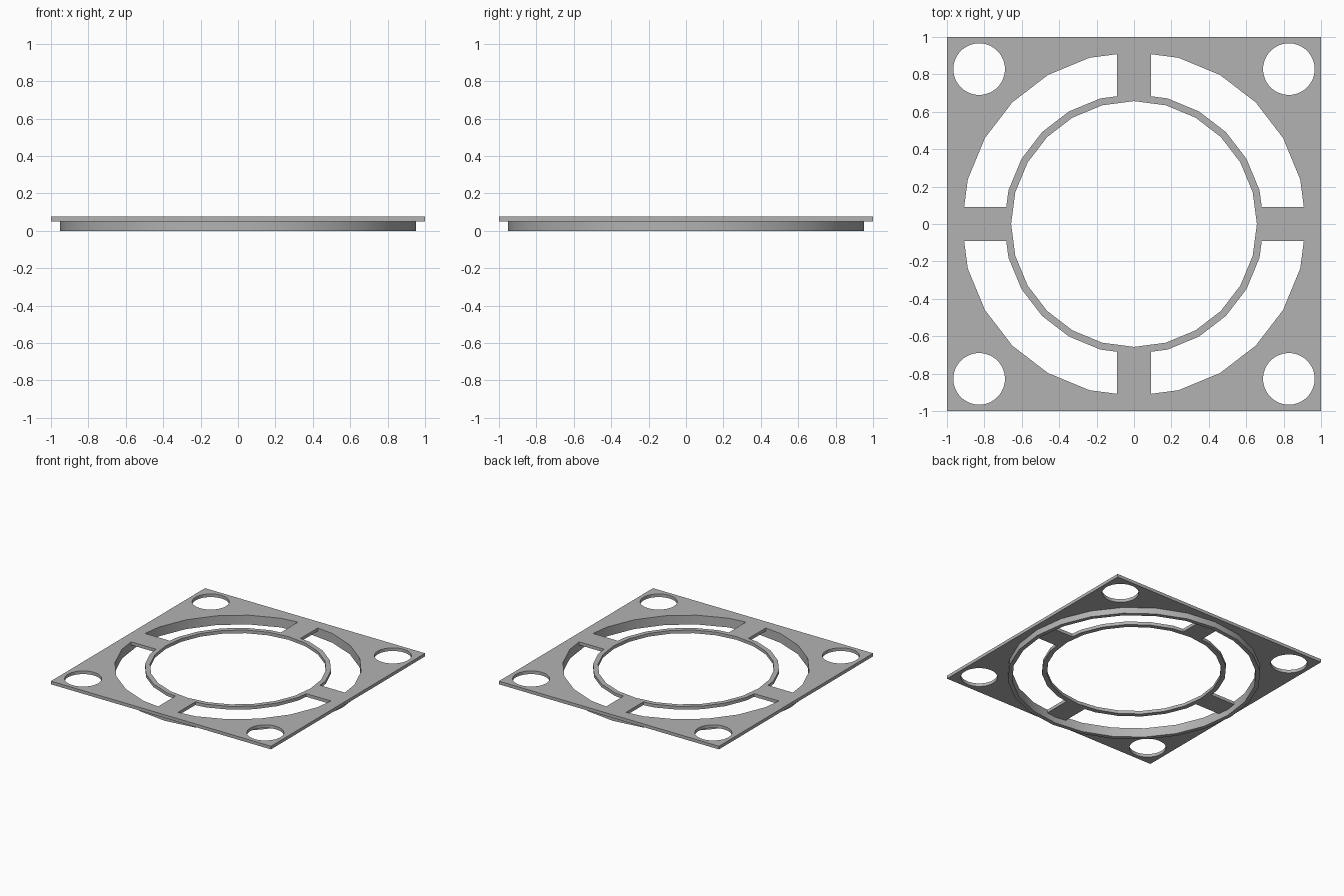
import bpy, bmesh
from math import sin, cos, tan, radians, tau

if "Cube" in bpy.data.objects:
    bpy.data.objects.remove(bpy.data.objects["Cube"], do_unlink=True)

RIM_Z, TOP_Z = 0.05, 0.076      # underside and top of the plate
SIDES = 24
RIM_OUT, RIM_IN = 0.953, 0.92
HUB_OUT, HUB_IN = 0.695, 0.657
SPOKE = 0.09                    # half width of a spoke

grey = bpy.data.materials.new("plain grey")
grey.use_nodes = True
grey.diffuse_color = (0.45, 0.45, 0.45, 1)
grey.node_tree.nodes["Principled BSDF"].inputs["Base Color"].default_value = grey.diffuse_color


def circle(r, sides=SIDES, cx=0, cy=0):
    return [(cx + r * cos(tau * i / sides), cy + r * sin(tau * i / sides)) for i in range(sides)]


def quarter_arc(r):
    """Faceted arc in the first quadrant, trimmed at the spoke edges."""
    end = r - SPOKE * tan(tau / SIDES / 2)
    mid = circle(r)[1:SIDES // 4]
    return [(end, SPOKE)] + mid + [(SPOKE, end)]


def sheet(name, outlines, z0, z1):
    """Flat sheet with holes: nested outlines filled and given thickness."""
    curve = bpy.data.curves.new(name, 'CURVE')
    curve.dimensions = '2D'
    curve.fill_mode = 'BOTH'
    curve.extrude = (z1 - z0) / 2
    for pts in outlines:
        spline = curve.splines.new('POLY')
        spline.points.add(len(pts) - 1)
        for p, (x, y) in zip(spline.points, pts):
            p.co = (x, y, 0, 1)
        spline.use_cyclic_u = True
    temp = bpy.data.objects.new(name + " outline", curve)
    bpy.context.collection.objects.link(temp)
    graph = bpy.context.evaluated_depsgraph_get()
    mesh = bpy.data.meshes.new_from_object(temp.evaluated_get(graph))
    bpy.data.objects.remove(temp, do_unlink=True)
    bpy.data.curves.remove(curve)

    # weld caps to walls and merge the flat triangles
    bm = bmesh.new()
    bm.from_mesh(mesh)
    bmesh.ops.remove_doubles(bm, verts=bm.verts, dist=0.0005)
    bmesh.ops.translate(bm, verts=bm.verts, vec=(0, 0, (z0 + z1) / 2))
    bmesh.ops.recalc_face_normals(bm, faces=bm.faces)
    bm.to_mesh(mesh)
    bm.free()
    mesh.materials.clear()
    mesh.materials.append(grey)
    obj = bpy.data.objects.new(name, mesh)
    bpy.context.collection.objects.link(obj)
    bpy.ops.object.select_all(action='DESELECT')
    obj.select_set(True)
    bpy.context.view_layer.objects.active = obj
    bpy.ops.object.shade_smooth_by_angle(angle=radians(30))
    return obj


# Square plate with central opening, four slots and four corner holes
outlines = [[(-1, -1), (1, -1), (1, 1), (-1, 1)], circle(HUB_IN)]
slot = quarter_arc(RIM_OUT - (RIM_OUT - RIM_IN)) + quarter_arc(HUB_OUT)[::-1]
for sx in (-1, 1):
    for sy in (-1, 1):
        outlines.append([(sx * x, sy * y) for x, y in slot])
        outlines.append(circle(0.138, 48, sx * 0.828, sy * 0.828))
sheet("mounting_plate", outlines, RIM_Z, TOP_Z)

# Round collar under the plate
sheet("lower_collar", [circle(RIM_OUT), circle(RIM_IN)], 0, RIM_Z)
